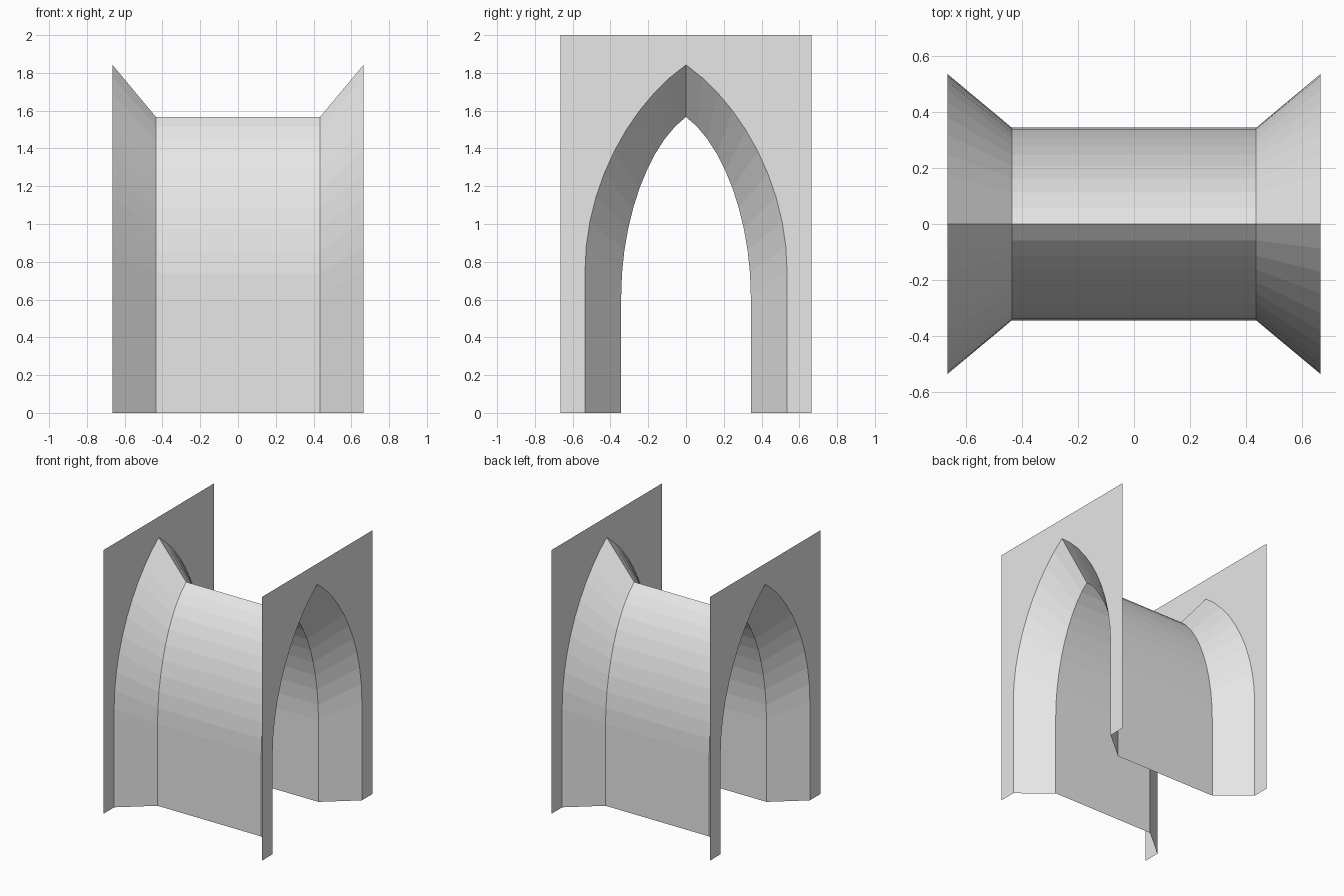
import bpy
import bmesh

if "Cube" in bpy.data.objects:
    bpy.data.objects.remove(bpy.data.objects["Cube"])

STEPS = 10          # facets per curved side
X_WALL = 0.665      # end wall planes
X_NECK = 0.435      # where the flare meets the passage

stone = bpy.data.materials.new("pale_grey_stone")
stone.diffuse_color = (0.8, 0.8, 0.8, 1)
stone.use_nodes = True
stone.node_tree.nodes["Principled BSDF"].inputs["Base Color"].default_value = stone.diffuse_color


def pointed_arch(half, spring, p1, p2, apex):
    """(y, z) points of a pointed arch, from the -y foot to the +y foot."""
    pts = [(half, 0.0)]
    ctrl = ((half, spring), p1, p2, (0.0, apex))
    for i in range(STEPS + 1):
        t = i / STEPS
        w = ((1 - t) ** 3, 3 * t * (1 - t) ** 2, 3 * t * t * (1 - t), t ** 3)
        pts.append(tuple(sum(k * c[a] for k, c in zip(w, ctrl)) for a in (0, 1)))
    return [(-y, z) for y, z in pts] + pts[-2::-1]


def finish(name, bm):
    mesh = bpy.data.meshes.new(name)
    bm.to_mesh(mesh)
    bm.free()
    mesh.materials.append(stone)
    obj = bpy.data.objects.new(name, mesh)
    bpy.context.collection.objects.link(obj)


def loft(name, x0, prof0, x1, prof1):
    """Open sheet between two arch profiles."""
    bm = bmesh.new()
    a = [bm.verts.new((x0, y, z)) for y, z in prof0]
    b = [bm.verts.new((x1, y, z)) for y, z in prof1]
    for i in range(len(a) - 1):
        bm.faces.new((a[i], b[i], b[i + 1], a[i + 1]))
    finish(name, bm)


def wall(name, x, arch):
    """Thin rectangular sheet with an open arch cut up from the bottom."""
    bm = bmesh.new()
    mid = len(arch) // 2
    for side, half in ((-1, arch[:mid + 1]), (1, arch[mid:][::-1])):
        w = side * 0.665
        outline = half + [(0, 2.0), (w, 2.0), (w, 0.0)]
        if side * x > 0:
            outline.reverse()
        bm.faces.new([bm.verts.new((x, y, z)) for y, z in outline])
    bmesh.ops.remove_doubles(bm, verts=bm.verts, dist=1e-5)
    finish(name, bm)


outer = pointed_arch(0.535, 0.75, (0.535, 1.20), (0.30, 1.63), 1.843)
inner = pointed_arch(0.343, 0.62, (0.343, 1.02), (0.20, 1.42), 1.567)

# Passage
loft("passage_vault", -X_NECK, inner, X_NECK, inner)

# Flared mouths and end walls
loft("left_flare", -X_WALL, outer, -X_NECK, inner)
loft("right_flare", X_NECK, inner, X_WALL, outer)
wall("left_wall", -X_WALL, outer)
wall("right_wall", X_WALL, outer)
